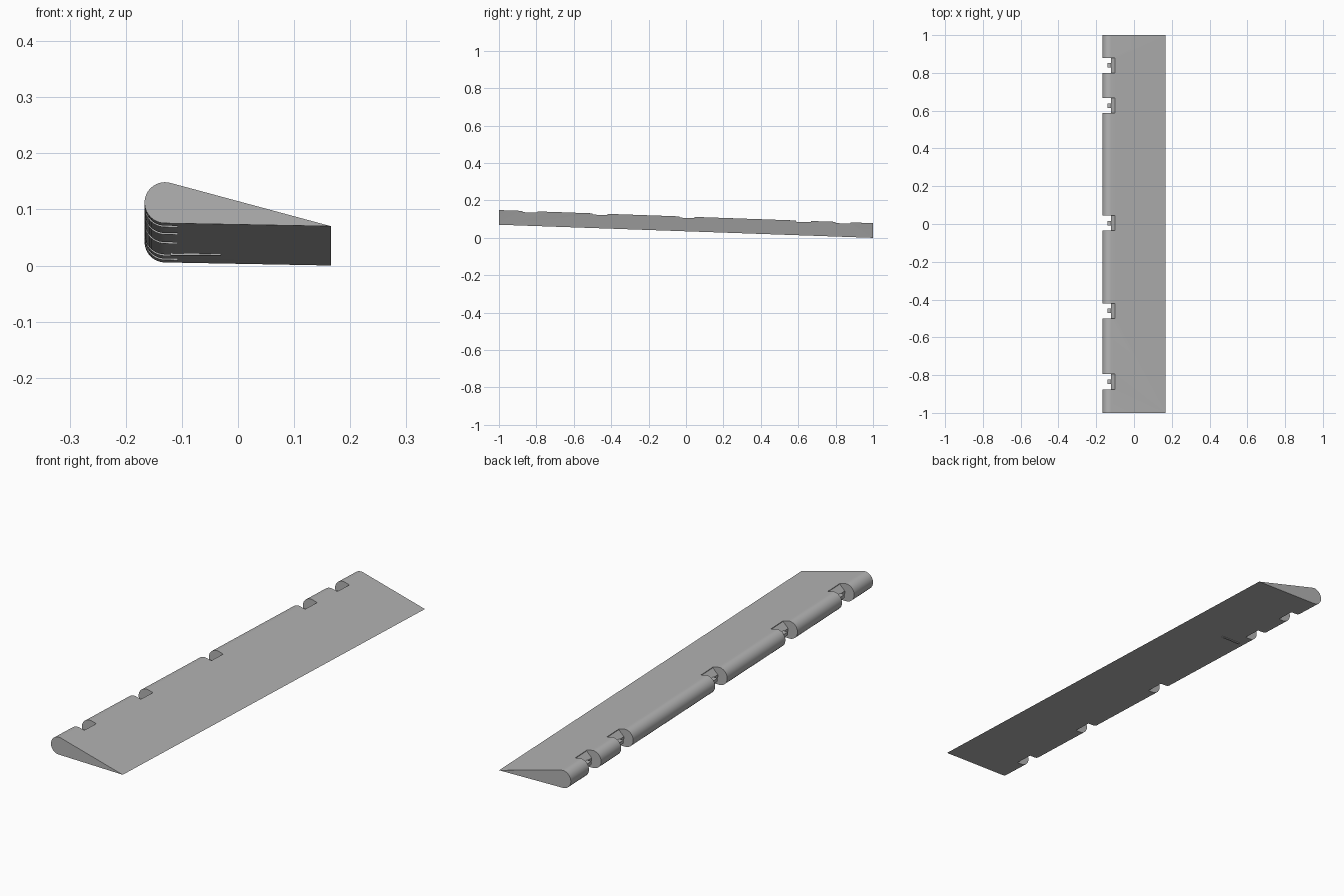
import bpy, bmesh, math

cube = bpy.data.objects.get("Cube")
if cube:
    bpy.data.objects.remove(cube, do_unlink=True)

SLOPE = -0.035                      # the whole panel drops towards the back
NOSE_X, NOSE_Z, NOSE_R = -0.13, 0.112, 0.0365
TIP_X, TIP_Z = 0.166, 0.07
HINGES = (-0.835, -0.46, 0.005, 0.627, 0.84)

grey = bpy.data.materials.new("light_grey")
grey.use_nodes = True
grey.diffuse_color = (0.45, 0.45, 0.45, 1)
grey.node_tree.nodes["Principled BSDF"].inputs["Base Color"].default_value = grey.diffuse_color


def prism(name, profile, y0, y1):
    """Extrude an x-z profile along y, following the slope."""
    bm = bmesh.new()
    ends = [[bm.verts.new((x, y, z + SLOPE * (y + 1))) for x, z in profile]
            for y in (y0, y1)]
    for end in ends:
        bm.faces.new(end)
    n = len(profile)
    for i in range(n):
        j = (i + 1) % n
        bm.faces.new((ends[0][i], ends[0][j], ends[1][j], ends[1][i]))
    bmesh.ops.recalc_face_normals(bm, faces=bm.faces)
    mesh = bpy.data.meshes.new(name)
    bm.to_mesh(mesh)
    bm.free()
    mesh.materials.append(grey)
    obj = bpy.data.objects.new(name, mesh)
    bpy.context.collection.objects.link(obj)
    return obj


def box(x0, x1, z0, z1):
    return [(x0, z0), (x1, z0), (x1, z1), (x0, z1)]


# Wedge panel: round nose with two tangent sides meeting at the trailing edge
dx, dz = TIP_X - NOSE_X, TIP_Z - NOSE_Z
aim = math.atan2(dz, dx)
half = math.acos(NOSE_R / math.hypot(dx, dz))
STEPS = 24
arc = [aim + half + (2 * math.pi - 2 * half) * i / STEPS for i in range(STEPS + 1)]
section = [(NOSE_X + NOSE_R * math.cos(a), NOSE_Z + NOSE_R * math.sin(a)) for a in arc]
panel = prism("flap_panel", section + [(TIP_X, TIP_Z)], -1, 1)

# Hinge notches with a ridged rear wall
notch = [(-0.2, 0.05), (-0.108, 0.05), (-0.108, 0.08), (-0.123, 0.106),
         (-0.123, 0.116), (-0.1, 0.139), (-0.1, 0.18), (-0.2, 0.18)]
for i, y in enumerate(HINGES):
    cutter = prism(f"notch_cutter_{i + 1}", notch, y - 0.04, y + 0.04)
    cutter.hide_render = True
    cutter.hide_set(True)
    cut = panel.modifiers.new("hinge_notch", "BOOLEAN")
    cut.operation = "DIFFERENCE"
    cut.solver = "EXACT"
    cut.object = cutter

# Apply the cuts and drop the cutters
bpy.context.view_layer.update()
cut_mesh = bpy.data.meshes.new_from_object(
    panel.evaluated_get(bpy.context.evaluated_depsgraph_get()))
panel.modifiers.clear()
panel.data = cut_mesh
for obj in [o for o in bpy.data.objects if o.name.startswith("notch_cutter")]:
    bpy.data.objects.remove(obj, do_unlink=True)

# Hinge lugs inside the notches
for i, y in enumerate(HINGES):
    prism(f"hinge_lug_{i + 1}", box(-0.141, -0.12, 0.104, 0.118), y - 0.012, y + 0.012)

# Thin control tab under the panel
prism("control_tab", box(-0.12, -0.03, 0.071, 0.078), 0.525, 0.533)

bpy.ops.object.select_all(action="DESELECT")
panel.select_set(True)
bpy.context.view_layer.objects.active = panel
bpy.ops.object.shade_smooth_by_angle(angle=math.radians(25))
